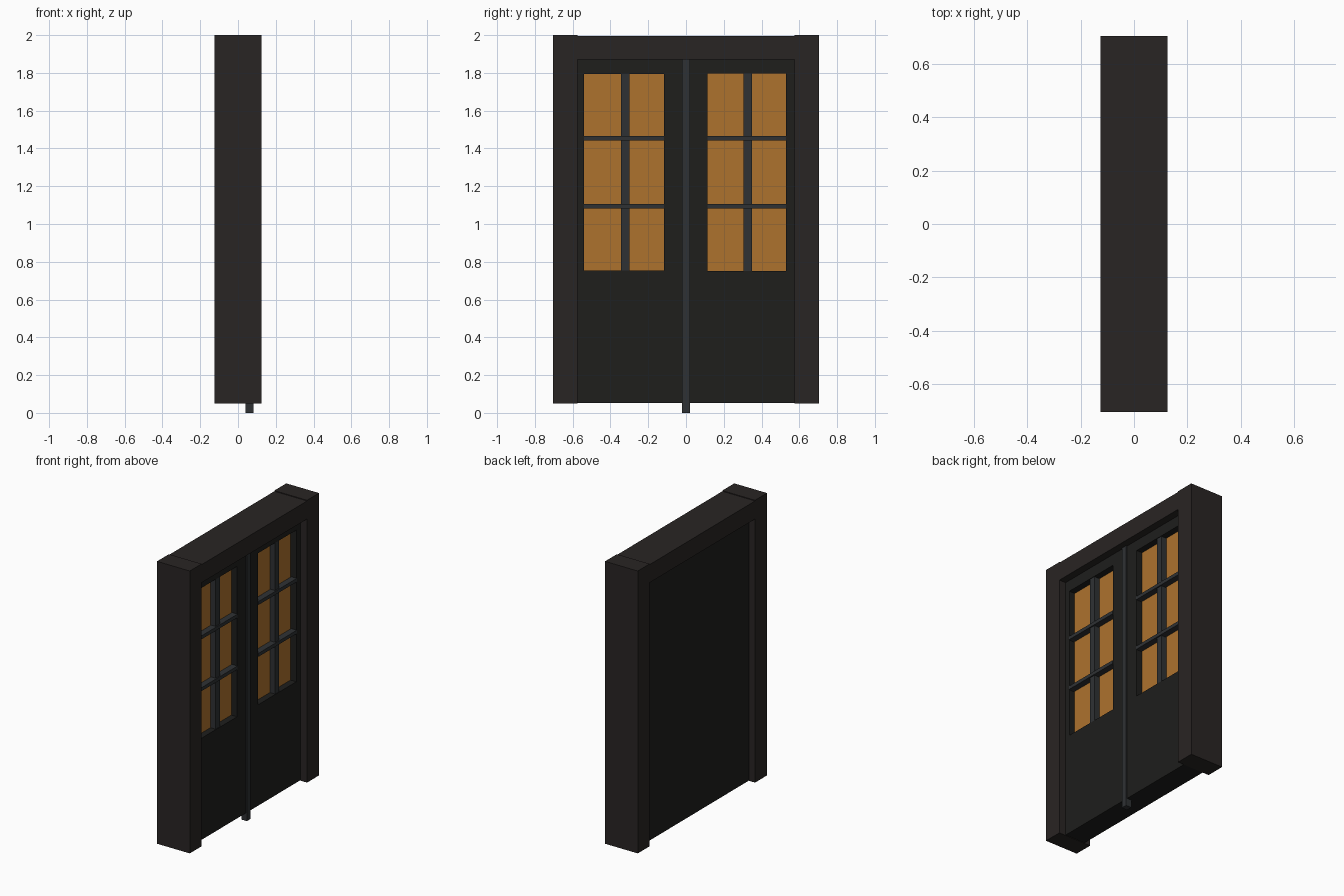
import bpy

if "Cube" in bpy.data.objects:
    bpy.data.objects.remove(bpy.data.objects["Cube"])

def material(name, rgb):
    m = bpy.data.materials.new(name)
    m.diffuse_color = (*rgb, 1)
    m.use_nodes = True
    m.node_tree.nodes["Principled BSDF"].inputs["Base Color"].default_value = m.diffuse_color
    return m

FRAME = material("dark_wood", (0.022, 0.018, 0.017))
DOOR = material("door_wood", (0.013, 0.013, 0.012))
IRON = material("iron", (0.028, 0.031, 0.034))
GLASS = material("amber_glass", (0.42, 0.17, 0.027))

def box(name, x, y, z, mat=None):
    """Box from (min, max) pairs on each axis."""
    bpy.ops.mesh.primitive_cube_add(size=1, location=[(a + b) / 2 for a, b in (x, y, z)])
    o = bpy.context.object
    o.name = name
    o.scale = [b - a for a, b in (x, y, z)]
    bpy.ops.object.transform_apply(location=True, rotation=True, scale=True)
    if mat:
        o.data.materials.append(mat)
    return o

# Frame: two posts and a header
post = box("frame_post", (-0.125, 0.125), (0.575, 0.705), (0.05, 2.0), FRAME)
mirror = post.modifiers.new("Mirror", "MIRROR")
mirror.use_axis = (False, True, False)
box("frame_header", (-0.125, 0.125), (-0.575, 0.575), (1.87, 1.995), FRAME)

# Door slab, recessed between the posts
door = box("door_panel", (-0.08, 0.074), (-0.575, 0.575), (0.053, 1.87), DOOR)

# Window pockets, glass and glazing bars
windows = {
    "left": ((-0.54, -0.116), (0.755, 1.793), (-0.344, -0.299)),
    "right": ((0.114, 0.53), (0.75, 1.797), (0.305, 0.349)),
}
for side, (y, z, bar_y) in windows.items():
    cutter = box(f"{side}_window_cutter", (0.02, 0.2), y, z)
    cutter.hide_render = True
    cut = door.modifiers.new("Window", "BOOLEAN")
    cut.operation = "DIFFERENCE"
    cut.solver = "EXACT"
    cut.object = cutter
    bpy.context.view_layer.objects.active = door
    bpy.ops.object.modifier_apply(modifier=cut.name)
    bpy.data.objects.remove(cutter, do_unlink=True)

    box(f"{side}_glass", (0.02, 0.03), y, z, GLASS)
    box(f"{side}_upright_bar", (0.03, 0.07), bar_y, z, IRON)
    for i, zc in enumerate((1.095, 1.453)):
        box(f"{side}_cross_bar_{i}", (0.035, 0.078), y, (zc - 0.012, zc + 0.012), IRON)

# Central drop bolt reaching the floor
box("centre_bolt", (0.04, 0.082), (-0.021, 0.021), (0, 1.87), IRON)
